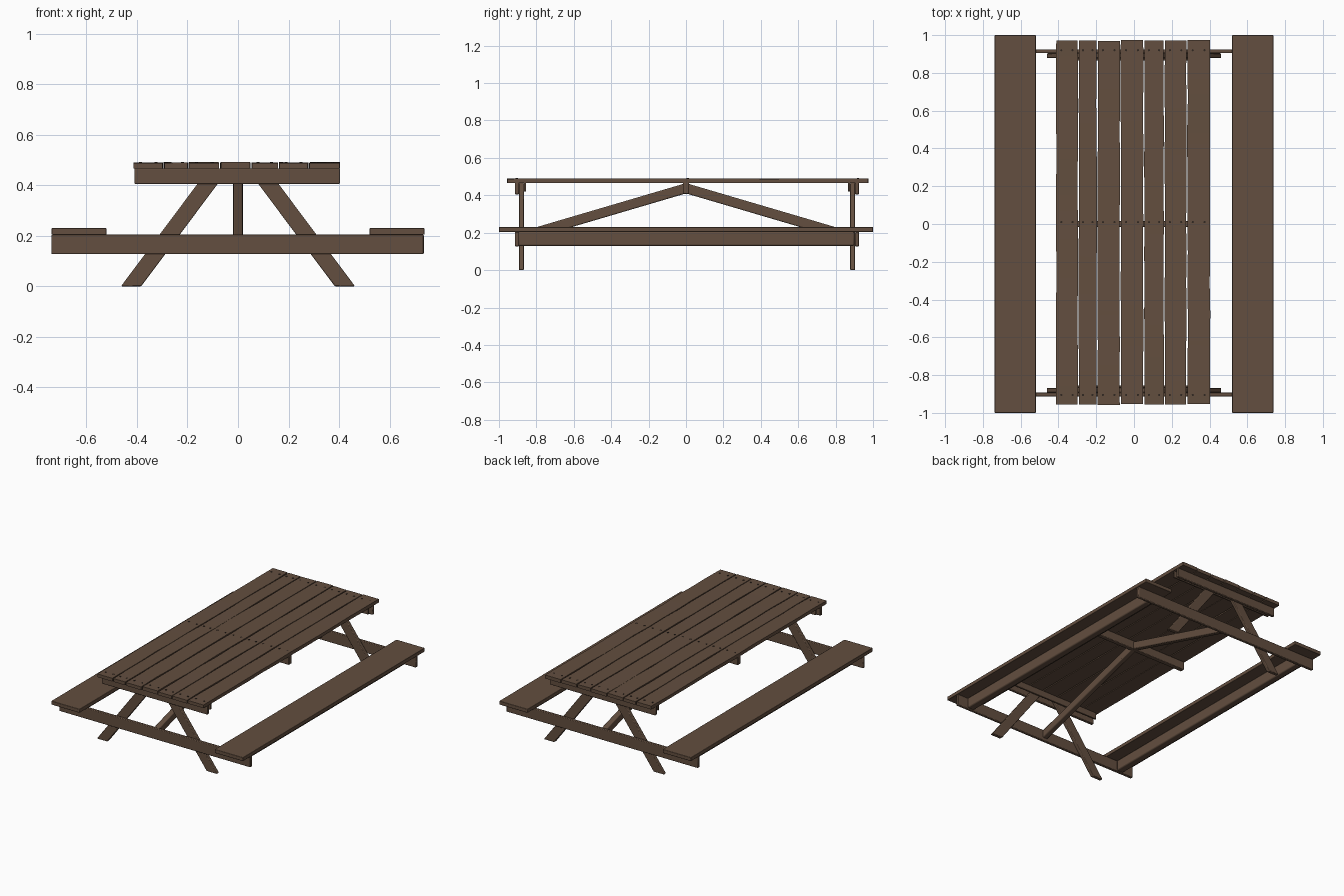
import bpy, bmesh, random
from mathutils import Vector

random.seed(4)
cube = bpy.data.objects.get("Cube")
if cube:
    bpy.data.objects.remove(cube)


def material(name, rgb):
    m = bpy.data.materials.new(name)
    m.use_nodes = True
    m.diffuse_color = (*rgb, 1)
    bsdf = m.node_tree.nodes["Principled BSDF"]
    bsdf.inputs["Base Color"].default_value = (*rgb, 1)
    bsdf.inputs["Roughness"].default_value = 0.8
    return m


WOOD = material("brown wood", (0.125, 0.077, 0.05))
IRON = material("dark nail", (0.03, 0.02, 0.015))


def finish(name, bm, mat, bevel=0.0):
    bmesh.ops.recalc_face_normals(bm, faces=bm.faces)
    mesh = bpy.data.meshes.new(name)
    bm.to_mesh(mesh)
    bm.free()
    mesh.materials.append(mat)
    obj = bpy.data.objects.new(name, mesh)
    bpy.context.collection.objects.link(obj)
    if bevel:
        mod = obj.modifiers.new("worn edges", "BEVEL")
        mod.width = bevel
        mod.segments = 2
    bpy.ops.object.select_all(action="DESELECT")
    obj.select_set(True)
    bpy.context.view_layer.objects.active = obj
    bpy.ops.object.shade_smooth_by_angle()
    return obj


def prism(name, outline, offset, bevel=0.004):
    """Sweep a flat outline along an offset vector."""
    bm = bmesh.new()
    face = bm.faces.new([bm.verts.new(p) for p in outline])
    ext = bmesh.ops.extrude_face_region(bm, geom=[face])
    verts = [g for g in ext["geom"] if isinstance(g, bmesh.types.BMVert)]
    bmesh.ops.translate(bm, verts=verts, vec=Vector(offset))
    return finish(name, bm, WOOD, bevel)


def board(name, x0, x1, y0, y1, z0, z1, bevel=0.003):
    outline = [(x0, y0, z0), (x1, y0, z0), (x1, y1, z0), (x0, y1, z0)]
    return prism(name, outline, (0, 0, z1 - z0), bevel)


def plank(name, x0, x1, y0, y1, z0, z1):
    """Tabletop board, cut along its length and slightly warped."""
    bm = bmesh.new()
    steps = 12
    rings = []
    for i in range(steps + 1):
        y = y0 + (y1 - y0) * i / steps
        a, b = (random.uniform(-0.002, 0.002) for _ in range(2))
        c, d = (random.uniform(-0.002, 0.001) for _ in range(2))
        ring = [(x0 + a, y, z0), (x1 + b, y, z0), (x1 + b, y, z1 + c), (x0 + a, y, z1 + d)]
        rings.append([bm.verts.new(p) for p in ring])
    for r, s in zip(rings, rings[1:]):
        for k in range(4):
            n = (k + 1) % 4
            bm.faces.new((r[k], r[n], s[n], s[k]))
    bm.faces.new(rings[0])
    bm.faces.new(rings[-1])
    return finish(name, bm, WOOD)


# Tabletop planks
edges = [-0.415, -0.295, -0.195, -0.073, 0.052, 0.16, 0.28, 0.405]
for i, (a, b) in enumerate(zip(edges, edges[1:])):
    jitter = random.uniform(-0.003, 0.003)
    plank(f"top_plank_{i + 1}", a + 0.003, b - 0.003, -0.955 + jitter, 0.972 + jitter, 0.466, 0.49)

# Nail heads, two per plank over each batten
bm = bmesh.new()
for y in (-0.905, 0.01, 0.92):
    for a, b in zip(edges, edges[1:]):
        for t in (0.25, 0.75):
            geo = bmesh.ops.create_cone(bm, cap_ends=True, segments=8, radius1=0.006, radius2=0.006, depth=0.006)
            bmesh.ops.translate(bm, verts=geo["verts"], vec=(a + (b - a) * t, y, 0.4885))
finish("nail_heads", bm, IRON)

# Seats and the rails beneath them
for side, s in (("left", 1), ("right", -1)):
    x0, x1 = sorted((0.52 * s, 0.738 * s))
    board(f"{side}_seat", x0, x1, -1, 1, 0.204, 0.23)
    board(f"{side}_seat_rail", 0.63 * s - 0.025, 0.63 * s + 0.025, -0.895, 0.9, 0.13, 0.205, 0.008)

# Battens, seat beams and splayed legs at both ends
for end, s, mid in (("front", -1, -0.88), ("back", 1, 0.891)):
    outer = sorted((mid + 0.013 * s, mid + 0.034 * s))
    inner = sorted((mid - 0.013 * s, mid - 0.025 * s))
    board(f"{end}_seat_beam", -0.738, 0.735, *outer, 0.127, 0.204, 0.004)
    board(f"{end}_top_batten", -0.41, 0.403, *outer, 0.405, 0.467, 0.004)
    board(f"{end}_inner_batten", -0.4, 0.395, *inner, 0.42, 0.467)
    for side, m in (("left", 1), ("right", -1)):
        y = mid - 0.013
        foot, top = 0.423 * m, 0.075 * m
        outline = [(foot - 0.04, y, 0), (foot + 0.04, y, 0), (top + 0.04, y, 0.466), (top - 0.04, y, 0.466)]
        prism(f"{end}_{side}_leg", outline, (0, 0.026, 0))

# Middle batten and the diagonal braces that meet it
board("middle_batten", -0.41, 0.403, -0.016, 0.016, 0.408, 0.467, 0.004)
for end, s in (("front", -1), ("back", 1)):
    outline = [(-0.019, 0, 0.465), (-0.019, 0, 0.41), (-0.019, 0.9 * s, 0.145), (-0.019, 0.9 * s, 0.2)]
    prism(f"{end}_brace", outline, (0.038, 0, 0), 0.006)
